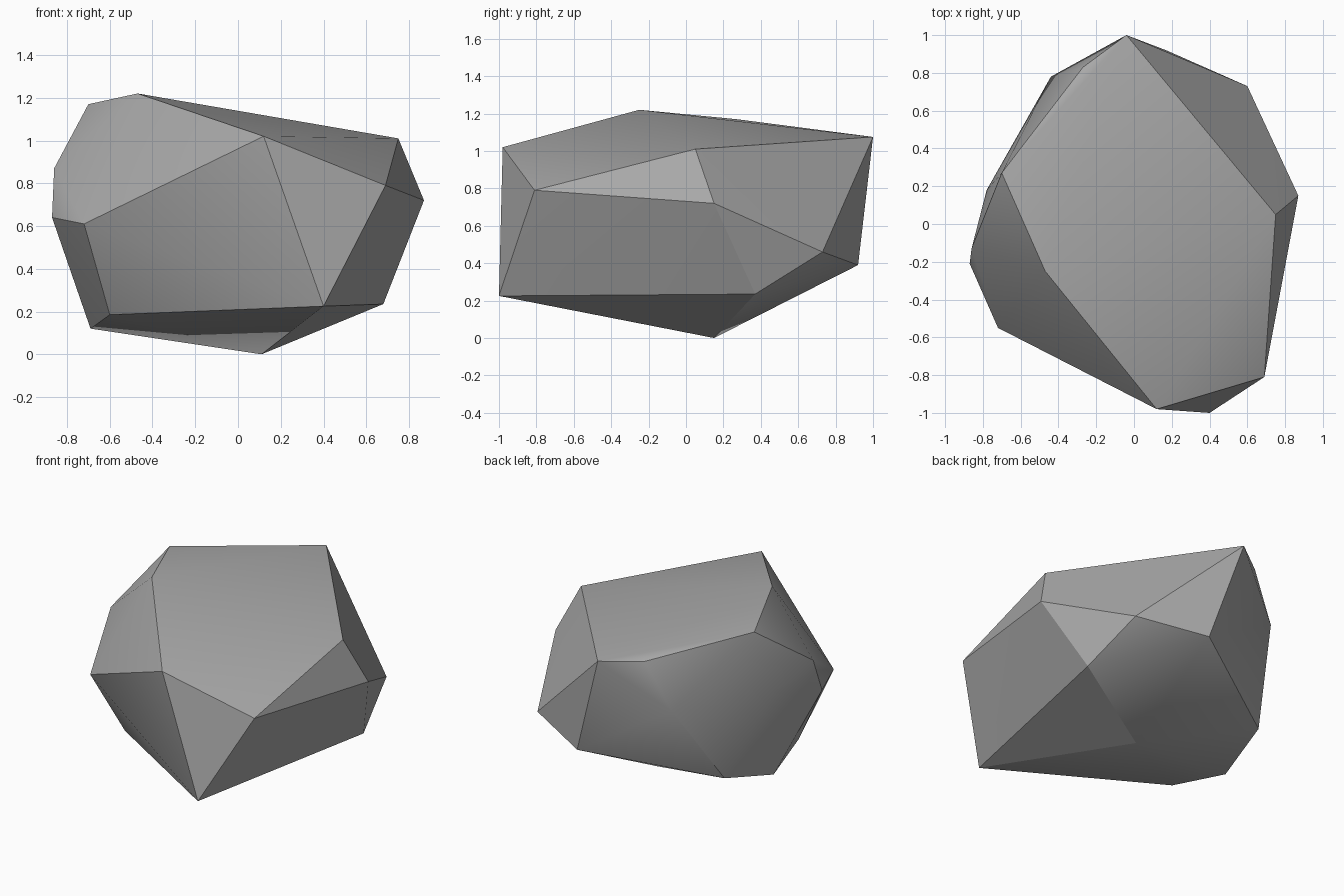
import bpy
import bmesh
import math
from mathutils import Vector

# Remove the default object if it exists
default_cube = bpy.data.objects.get("Cube")
if default_cube:
    bpy.data.objects.remove(default_cube, do_unlink=True)


def make_material(name, colour):
    """One flat colour, shown in both viewport and render."""
    material = bpy.data.materials.new(name)
    material.use_nodes = True
    material.diffuse_color = colour
    shader = material.node_tree.nodes["Principled BSDF"]
    shader.inputs["Base Color"].default_value = colour
    shader.inputs["Roughness"].default_value = 0.9
    return material


def make_hull(name, corners, material):
    """Wrap a convex, chiselled solid around the given corners."""
    mesh = bpy.data.meshes.new(name)
    bm = bmesh.new()
    for corner in corners:
        bm.verts.new(Vector(corner))
    hull = bmesh.ops.convex_hull(bm, input=list(bm.verts))
    loose = [v for v in bm.verts if not v.link_faces]
    bmesh.ops.delete(bm, geom=loose, context="VERTS")
    bmesh.ops.recalc_face_normals(bm, faces=list(bm.faces))
    bm.to_mesh(mesh)
    bm.free()
    mesh.materials.append(material)
    obj = bpy.data.objects.new(name, mesh)
    bpy.context.collection.objects.link(obj)
    return obj


# Corners of the broad, gently tilted top facet
top_corners = [
    (-.04, 1, 1.075), (.75, .05, 1.01), (.69, -.81, .79),
    (.12, -.98, 1.02), (-.47, -.25, 1.22), (-.7, .27, 1.17),
    (-.27, .83, 1.07),
]

# Corners around the bulging middle
side_corners = [
    (.87, .15, .72), (.6, .73, .46), (.17, .92, .39),
    (-.44, .78, .76), (-.78, .18, .75), (-.86, -.13, .87),
    (-.87, -.21, .64), (-.72, -.55, .61),
]

# Corners of the tapered underside, ending in the lowest point
base_corners = [
    (.4, -1, .225), (.68, .37, .235), (-.6, -.35, .185),
    (-.69, .05, .12), (-.61, .46, .23), (.11, .15, 0),
]

stone_grey = make_material("stone_grey", (.4, .4, .4, 1))
boulder = make_hull("boulder", top_corners + side_corners + base_corners, stone_grey)

# Soften shallow joins while keeping the chiselled edges crisp
bpy.ops.object.select_all(action="DESELECT")
boulder.select_set(True)
bpy.context.view_layer.objects.active = boulder
bpy.ops.object.shade_smooth_by_angle(angle=math.radians(30))
